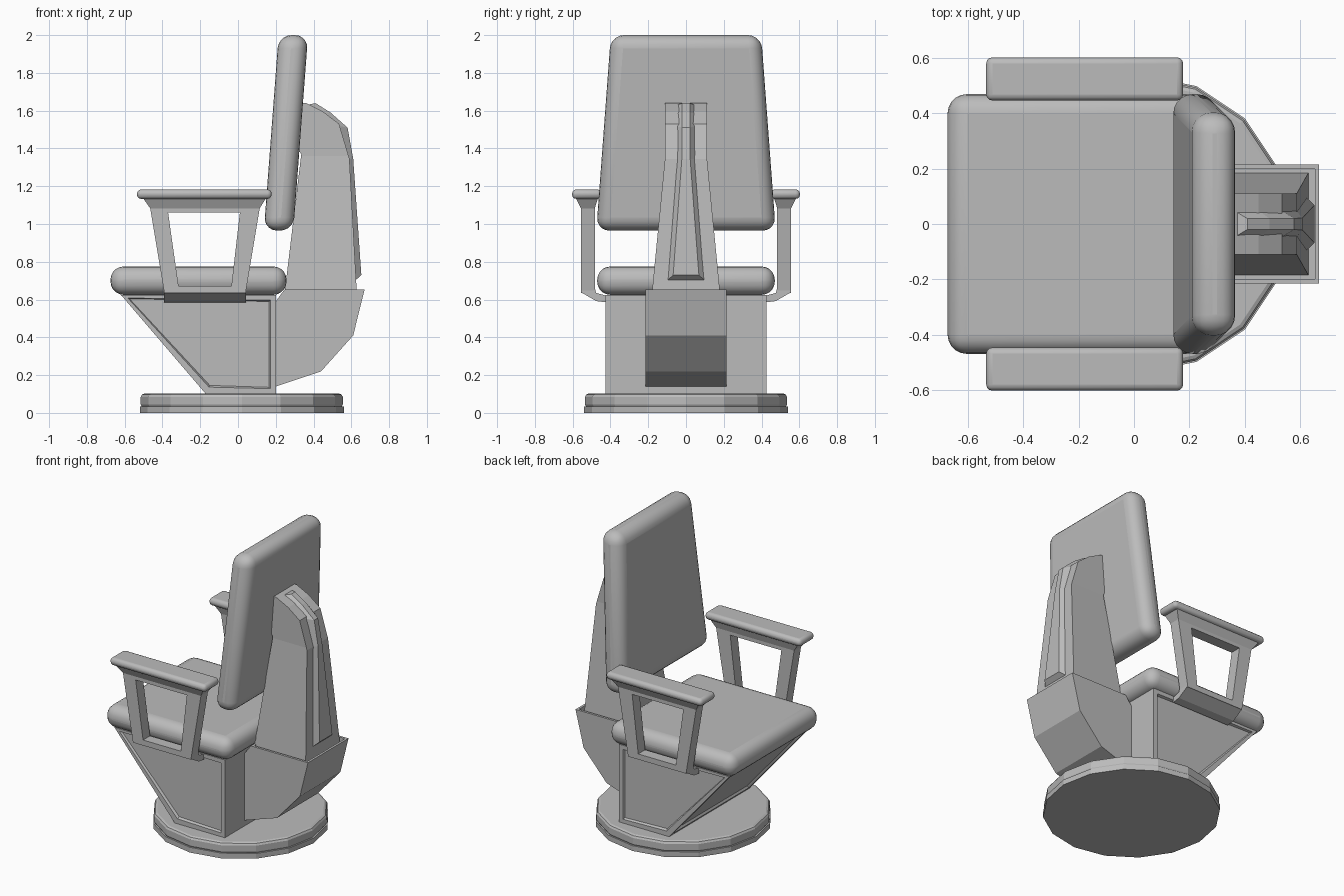
import bpy, bmesh, math
from mathutils import Vector

cube = bpy.data.objects.get("Cube")
if cube:
    bpy.data.objects.remove(cube, do_unlink=True)

grey = bpy.data.materials.new("mid_grey")
grey.use_nodes = True
GREY = (0.5, 0.5, 0.5, 1)
grey.diffuse_color = GREY
grey.node_tree.nodes["Principled BSDF"].inputs["Base Color"].default_value = GREY


def finish(name, bm, bevel=0, segments=4, smooth=False):
    bmesh.ops.recalc_face_normals(bm, faces=bm.faces)
    mesh = bpy.data.meshes.new(name)
    bm.to_mesh(mesh)
    bm.free()
    mesh.materials.append(grey)
    obj = bpy.data.objects.new(name, mesh)
    bpy.context.collection.objects.link(obj)
    if bevel:
        mod = obj.modifiers.new("round", "BEVEL")
        mod.width, mod.segments, mod.limit_method = bevel, segments, "ANGLE"
    if smooth:
        bpy.ops.object.select_all(action="DESELECT")
        obj.select_set(True)
        bpy.context.view_layer.objects.active = obj
        bpy.ops.object.shade_smooth_by_angle(angle=math.radians(40))
    return obj


def loft(rings, caps=True, closed=False):
    """Join equal-length rings of points with quads."""
    bm = bmesh.new()
    vs = [[bm.verts.new(p) for p in ring] for ring in rings]
    n = len(vs[0])
    pairs = list(zip(vs, vs[1:])) + ([(vs[-1], vs[0])] if closed else [])
    for a, b in pairs:
        for i in range(n):
            j = (i + 1) % n
            bm.faces.new((a[i], a[j], b[j], b[i]))
    if caps:
        bm.faces.new(vs[0])
        bm.faces.new(vs[-1])
    bmesh.ops.recalc_face_normals(bm, faces=bm.faces)
    return bm


def side_prism(profile, y0, y1):
    return loft([[(x, y, z) for x, z in profile] for y in (y0, y1)])


def rect(x0, x1, y0, y1, z):
    return [(x0, y0, z), (x1, y0, z), (x1, y1, z), (x0, y1, z)]


# Sixteen-sided swivel base
def disc(rings):
    return loft([[(0.02 + r * math.cos(i * math.pi / 8), r * math.sin(i * math.pi / 8), z)
                  for i in range(16)] for r, z in rings])


finish("base_lower", disc([(0.54, 0), (0.54, 0.035)]))
finish("base_upper", disc([(0.53, 0.035), (0.535, 0.045), (0.535, 0.085), (0.528, 0.097), (0.515, 0.103)]))

# Pedestal with recessed side and front panels
bm = side_prism([(-0.62, 0.625), (0.2, 0.625), (0.2, 0.1), (-0.17, 0.1)], -0.425, 0.425)
panels = [f for f in bm.faces if abs(f.normal.y) > 0.9 or f.normal.x < -0.5]
bmesh.ops.inset_individual(bm, faces=panels, thickness=0.04)
bmesh.ops.inset_individual(bm, faces=panels, thickness=0.01, depth=-0.015)
finish("pedestal", bm)

# Rear housing, open at the top
bm = side_prism([(0.2, 0.14), (0.44, 0.22), (0.61, 0.41), (0.67, 0.652), (0.245, 0.652), (0.2, 0.59)],
                -0.215, 0.215)
top = [f for f in bm.faces if f.normal.z > 0.95]
bmesh.ops.inset_individual(bm, faces=top, thickness=0.022)
for v in bmesh.ops.extrude_discrete_faces(bm, faces=top)["faces"][0].verts:
    v.co.z -= 0.06
finish("rear_housing", bm)

# Tapered spine behind the backrest
bm = side_prism([(0.24, 0.58), (0.335, 1.37), (0.30, 1.42), (0.31, 1.645), (0.36, 1.64),
                 (0.45, 1.595), (0.535, 1.53), (0.59, 1.345), (0.632, 0.58)], -1, 1)
bmesh.ops.bisect_plane(bm, geom=bm.verts[:] + bm.edges[:] + bm.faces[:],
                       plane_co=(0, 0, 1.36), plane_no=(0, 0, 1))
for v in bm.verts:
    v.co.y *= 0.11 + 0.07 * max(0, 1.36 - v.co.z) / 0.72
finish("spine", bm)

# Raised chamfered rib along the spine: base x, z, outer x, z, half widths
rib = [(0.36, 1.63, 0.41, 1.64, 0.05, 0.02), (0.45, 1.585, 0.49, 1.59, 0.05, 0.02),
       (0.53, 1.52, 0.58, 1.51, 0.05, 0.02), (0.585, 1.345, 0.61, 1.345, 0.05, 0.022),
       (0.62, 0.70, 0.653, 0.73, 0.1, 0.068)]
finish("spine_rib", loft([[(bx, -wb, bz), (ox, -wo, oz), (ox, wo, oz), (bx, wb, bz)]
                          for bx, bz, ox, oz, wb, wo in rib]))

# Cushions
finish("seat_cushion", loft([rect(-0.675, 0.257, -0.47, 0.47, z) for z in (0.625, 0.775)]),
       0.07, 5, True)
finish("backrest_cushion", loft([rect(0.137, 0.293, -0.475, 0.475, 0.965),
                                 rect(0.215, 0.371, -0.398, 0.398, 2.0)]), 0.07, 5, True)

# Armrests on both sides
outer = [(-0.465, 1.085), (0.115, 1.085), (0.04, 0.635), (-0.39, 0.635)]
inner = [(-0.37, 1.06), (0.01, 1.06), (-0.035, 0.672), (-0.315, 0.672)]
foot = [(0.557, 0.66), (0.55, 0.635), (0.475, 0.592), (0.42, 0.585), (0.42, 0.62), (0.475, 0.635), (0.483, 0.66)]
for side, s in (("left", 1), ("right", -1)):
    y0, y1 = 0.483 * s, 0.557 * s
    frame = [[(x, y, z) for x, z in loop] for loop, y in
             ((outer, y0), (outer, y1), (inner, y1), (inner, y0))]
    finish(side + "_arm_frame", loft(frame, caps=False, closed=True))
    finish(side + "_arm_foot", loft([[(x, y * s, z) for y, z in foot] for x in (-0.392, 0.042)]))
    finish(side + "_arm_flare", loft([rect(-0.465, 0.115, y0, y1, 1.083),
                                      rect(-0.505, 0.15, 0.465 * s, 0.585 * s, 1.14)]))
    finish(side + "_arm_pad", loft([rect(-0.535, 0.178, 0.447 * s, 0.603 * s, z)
                                    for z in (1.133, 1.183)]), 0.022, 3, True)

# Centre the whole model
bpy.context.view_layer.update()
